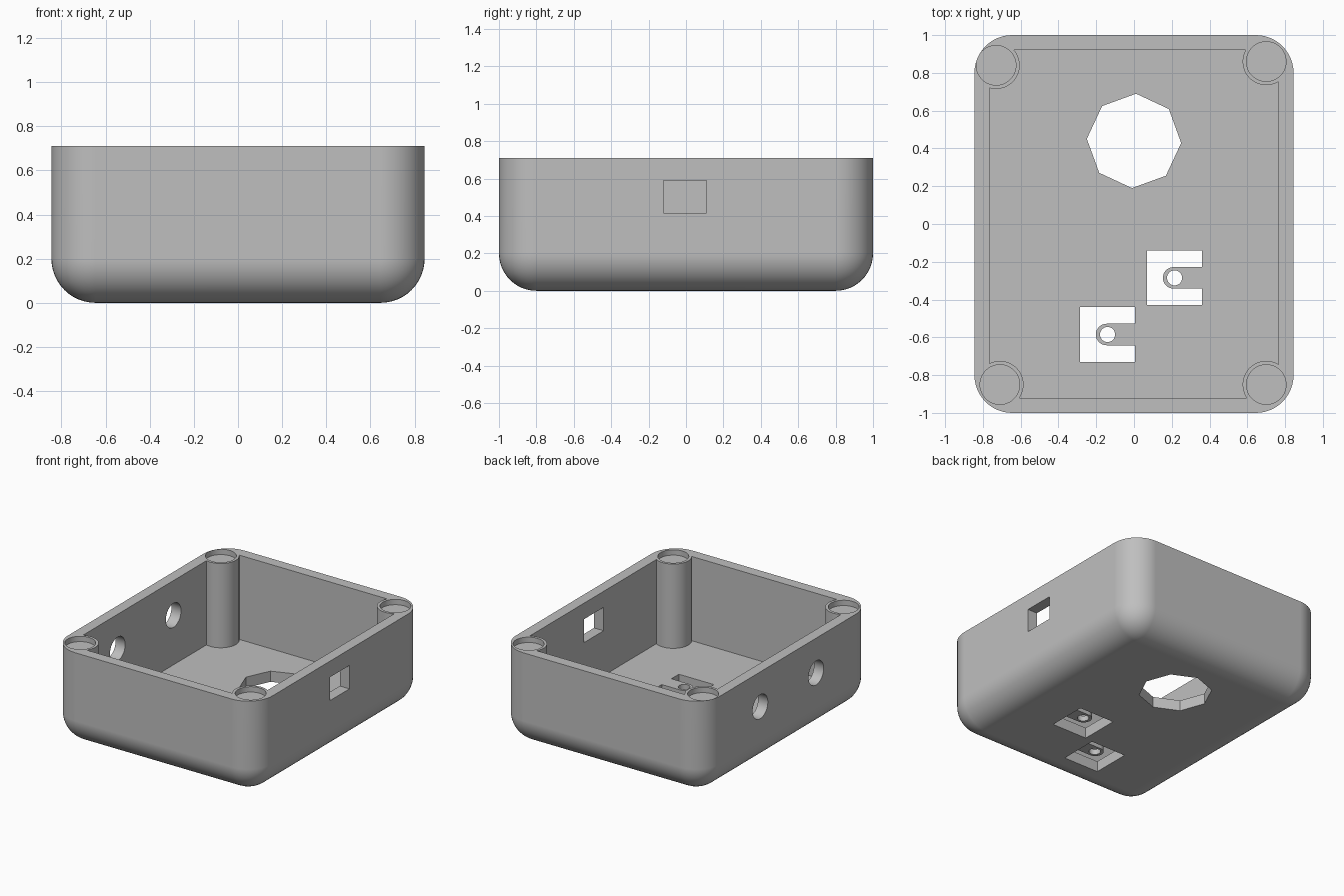
import bpy, bmesh, math
from mathutils import Matrix

if "Cube" in bpy.data.objects:
    bpy.data.objects.remove(bpy.data.objects["Cube"], do_unlink=True)

HX, HY, TOP = 0.845, 1.0, 0.71      # outer half sizes and rim height
IX, IY, FLOOR = 0.765, 0.92, 0.08   # cavity half sizes and floor thickness
POSTS = [(-0.73, 0.84), (0.70, 0.86), (-0.71, -0.85), (0.70, -0.85)]
SLOTS = [(0.215, -0.285), (-0.14, -0.585)]

grey = bpy.data.materials.new("plain_grey")
grey.use_nodes = True
colour = (0.52, 0.52, 0.52, 1)
grey.diffuse_color = colour
grey.node_tree.nodes["Principled BSDF"].inputs["Base Color"].default_value = colour


def finish(name, bm):
    bmesh.ops.recalc_face_normals(bm, faces=bm.faces)
    mesh = bpy.data.meshes.new(name)
    bm.to_mesh(mesh)
    bm.free()
    mesh.materials.append(grey)
    ob = bpy.data.objects.new(name, mesh)
    bpy.context.collection.objects.link(ob)
    return ob


def box_mesh(lo, hi):
    bm = bmesh.new()
    bmesh.ops.create_cube(bm, size=1)
    for v in bm.verts:
        v.co = [lo[i] if v.co[i] < 0 else hi[i] for i in range(3)]
    return bm


def box(name, lo, hi):
    return finish(name, box_mesh(lo, hi))


def cylinder(name, centre, radius, depth, sides=48, axis="Z", turn=0.0):
    bm = bmesh.new()
    rot = Matrix.Rotation(math.pi / 2, 4, "Y") if axis == "X" else Matrix.Rotation(turn, 4, "Z")
    bmesh.ops.create_cone(bm, cap_ends=True, segments=sides, radius1=radius, radius2=radius,
                          depth=depth, matrix=Matrix.Translation(centre) @ rot)
    return finish(name, bm)


def cut(ob, cutter):
    """Subtract the cutter, apply the result and discard the cutter."""
    cutter.hide_render = True
    mod = ob.modifiers.new("cut", "BOOLEAN")
    mod.operation, mod.solver, mod.object = "DIFFERENCE", "EXACT", cutter
    bpy.context.view_layer.objects.active = ob
    bpy.ops.object.modifier_apply(modifier=mod.name)
    bpy.data.objects.remove(cutter, do_unlink=True)


def smooth(ob):
    bpy.ops.object.select_all(action="DESELECT")
    ob.select_set(True)
    bpy.context.view_layer.objects.active = ob
    bpy.ops.object.shade_smooth_by_angle(angle=math.radians(30))
    mod = ob.modifiers.new("weighted_normals", "WEIGHTED_NORMAL")
    mod.keep_sharp = True


# Outer shell: rounded on the upright and bottom edges
bm = box_mesh((-HX, -HY, 0), (HX, HY, TOP))
edges = [e for e in bm.edges if not all(v.co.z > TOP / 2 for v in e.verts)]
bmesh.ops.bevel(bm, geom=edges, offset=0.2, segments=12, profile=0.5, affect="EDGES")
case = finish("case_body", bm)

# Cavity, leaving the four corner posts standing
cavity = box("cavity_cutter", (-IX, -IY, FLOOR), (IX, IY, TOP + 0.2))
for x, y in POSTS:
    cut(cavity, cylinder("post_cutter", (x, y, 0.5), 0.125, 1.4))
cut(case, cavity)

# Shallow round recesses on top of the posts
for x, y in POSTS:
    cut(case, cylinder("recess_cutter", (x, y, TOP + 0.06), 0.105, 0.2))

# Rectangular port in the left wall, two round ports in the right wall
cut(case, box("port_cutter", (0.7, -0.12, 0.415), (1.0, 0.11, 0.59)))
for y in (-0.33, 0.33):
    cut(case, cylinder("round_port_cutter", (-0.84, y, 0.45), 0.09, 0.3, 32, "X"))

# Eight-sided opening and two square openings in the floor
cut(case, cylinder("octagon_cutter", (0, 0.44, 0.04), 0.25, 0.3, 8, turn=math.radians(-2.5)))
for x, y in SLOTS:
    cut(case, box("slot_cutter", (x - 0.145, y - 0.145, -0.1), (x + 0.145, y + 0.145, 0.2)))
smooth(case)

# Thin round-ended screw tabs inside the square openings
for i, (x, y) in enumerate(SLOTS):
    r, base = 0.057, 0.04
    outline = [(x + 0.145, y - r), (x + 0.145, y + r)]
    for k in range(17):
        a = math.pi / 2 + math.pi * k / 16
        outline.append((x - 0.005 + r * math.cos(a), y + r * math.sin(a)))
    bm = bmesh.new()
    face = bm.faces.new([bm.verts.new((px, py, base)) for px, py in outline])
    grown = bmesh.ops.extrude_face_region(bm, geom=[face])["geom"]
    for v in grown:
        if isinstance(v, bmesh.types.BMVert):
            v.co.z = FLOOR
    tab = finish("screw_tab_%d" % (i + 1), bm)
    cut(tab, cylinder("screw_hole_cutter", (x, y, 0.06), 0.04, 0.2, 32))
    smooth(tab)
